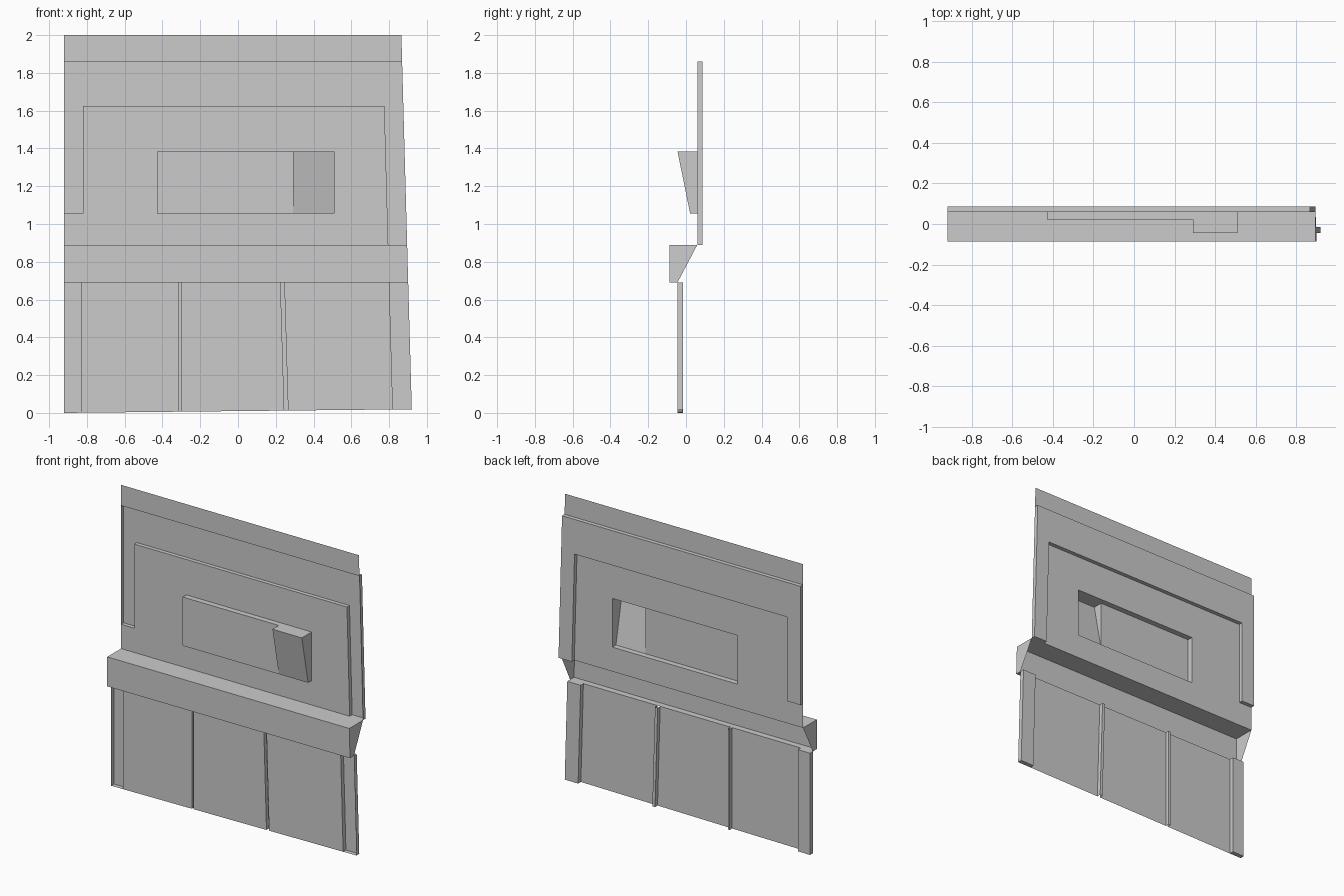
import bpy, bmesh

if "Cube" in bpy.data.objects:
    bpy.data.objects.remove(bpy.data.objects["Cube"])

L, R = -0.92, 0.92            # outer edges
LI, RI = -0.82, 0.82          # inner edges of the side channels
WALL, BACK = 0.06, 0.087      # depth of upper wall and of its recessed channel
FRONT, LOW_BACK = -0.045, -0.015
SILL_B, SILL_T = 0.69, 0.89


def warp(p):
    """Lean the right-hand side inward with height and tilt the bottom edge."""
    x, y, z = p
    if z == 0:
        z = 0.011 * (x - L) / 2 * 1.9
    if x > 0.75:
        x -= 0.0275 * p[2]
    return x, y, z


def shell(name, faces):
    """Open sheet object from polygons, welded, facing the front."""
    bm = bmesh.new()
    for f in faces:
        bm.faces.new([bm.verts.new(warp(p)) for p in f])
    bmesh.ops.remove_doubles(bm, verts=bm.verts, dist=0.0005)
    bmesh.ops.recalc_face_normals(bm, faces=bm.faces)
    bm.normal_update()
    if sum(f.normal.y * f.calc_area() for f in bm.faces) > 0:
        bmesh.ops.reverse_faces(bm, faces=bm.faces)
    mesh = bpy.data.meshes.new(name)
    bm.to_mesh(mesh)
    bm.free()
    ob = bpy.data.objects.new(name, mesh)
    bpy.context.collection.objects.link(ob)
    return ob


def rect(x0, x1, z0, z1, y):
    return [(x0, y, z0), (x1, y, z0), (x1, y, z1), (x0, y, z1)]


def level(x0, x1, y0, y1, z):
    return [(x0, y0, z), (x1, y0, z), (x1, y1, z), (x0, y1, z)]


def side(x, z0, z1, y0, y1):
    return [(x, y0, z0), (x, y1, z0), (x, y1, z1), (x, y0, z1)]


# Upper wall: inner panel with opening, surrounded by a recessed channel
HX0, HX1, HZ0, HZ1 = -0.43, 0.51, 1.055, 1.385
CH_T, CH_I = 1.86, 1.625
shell("upper_wall", [
    rect(L, R, CH_T, 2.0, WALL),
    rect(L, RI, SILL_T, HZ0, WALL),
    rect(LI, HX0, HZ0, HZ1, WALL),
    rect(HX1, RI, HZ0, HZ1, WALL),
    rect(LI, RI, HZ1, CH_I, WALL),
])
shell("wall_channel", [
    rect(L, R, CH_I, CH_T, BACK),
    rect(L, LI, HZ0, CH_I, BACK),
    rect(RI, R, SILL_T, CH_I, BACK),
    level(L, R, WALL, BACK, CH_T),
    level(LI, RI, WALL, BACK, CH_I),
    level(L, LI, WALL, BACK, HZ0),
    level(RI, R, WALL, BACK, SILL_T),
    side(L, HZ0, CH_T, WALL, BACK),
    side(LI, HZ0, CH_I, WALL, BACK),
    side(RI, SILL_T, CH_I, WALL, BACK),
    side(R, SILL_T, CH_T, WALL, BACK),
])

# Raised window panel, and the wedge-shaped box at its right end
WX, WY, TOP_Y = 0.29, 0.022, -0.045
shell("window_panel", [
    rect(HX0, WX, HZ0, HZ1, WY),
    level(HX0, WX, WY, WALL, HZ0),
    level(HX0, WX, WY, WALL, HZ1),
    side(HX0, HZ0, HZ1, WY, WALL),
])
shell("wedge_box", [
    [(WX, WY, HZ0), (HX1, WY, HZ0), (HX1, TOP_Y, HZ1), (WX, TOP_Y, HZ1)],
    [(WX, WY, HZ0), (WX, WY, HZ1), (WX, TOP_Y, HZ1)],
    [(HX1, WY, HZ0), (HX1, WALL, HZ0), (HX1, WALL, HZ1), (HX1, TOP_Y, HZ1)],
    level(WX, HX1, TOP_Y, WALL, HZ1),
    level(WX, HX1, WY, WALL, HZ0),
])

# Ledge: open-backed profile with end caps
prof = [(WALL, SILL_T), (-0.087, SILL_T), (-0.087, SILL_B), (FRONT, SILL_B)]
faces = [[(L, *a), (R, *a), (R, *b), (L, *b)] for a, b in zip(prof, prof[1:])]
faces += [[(x, *p) for p in prof] for x in (L, R)]
shell("ledge", faces)

# Lower panels: side channels and two narrow grooves; (x bottom, x top, y)
groove = LOW_BACK - 0.003
plan = [(L, L, FRONT), (L, L, LOW_BACK), (-0.83, -0.83, LOW_BACK), (-0.83, -0.83, FRONT)]
for b, t, w in ((-0.315, -0.315, 0.014), (0.245, 0.225, 0.02)):
    plan += [(b, t, FRONT), (b, t, groove), (b + w, t + w, groove), (b + w, t + w, FRONT)]
plan += [(RI, RI, FRONT), (RI, RI, LOW_BACK), (R, R, LOW_BACK), (R, R, FRONT)]
faces = [[(a[0], a[2], 0), (b[0], b[2], 0), (b[1], b[2], SILL_B), (a[1], a[2], SILL_B)]
         for a, b in zip(plan, plan[1:])]
for x0, x1 in ((L, -0.83), (RI, R)):
    faces += [level(x0, x1, FRONT, LOW_BACK, z) for z in (0, SILL_B)]
shell("lower_panels", faces)
